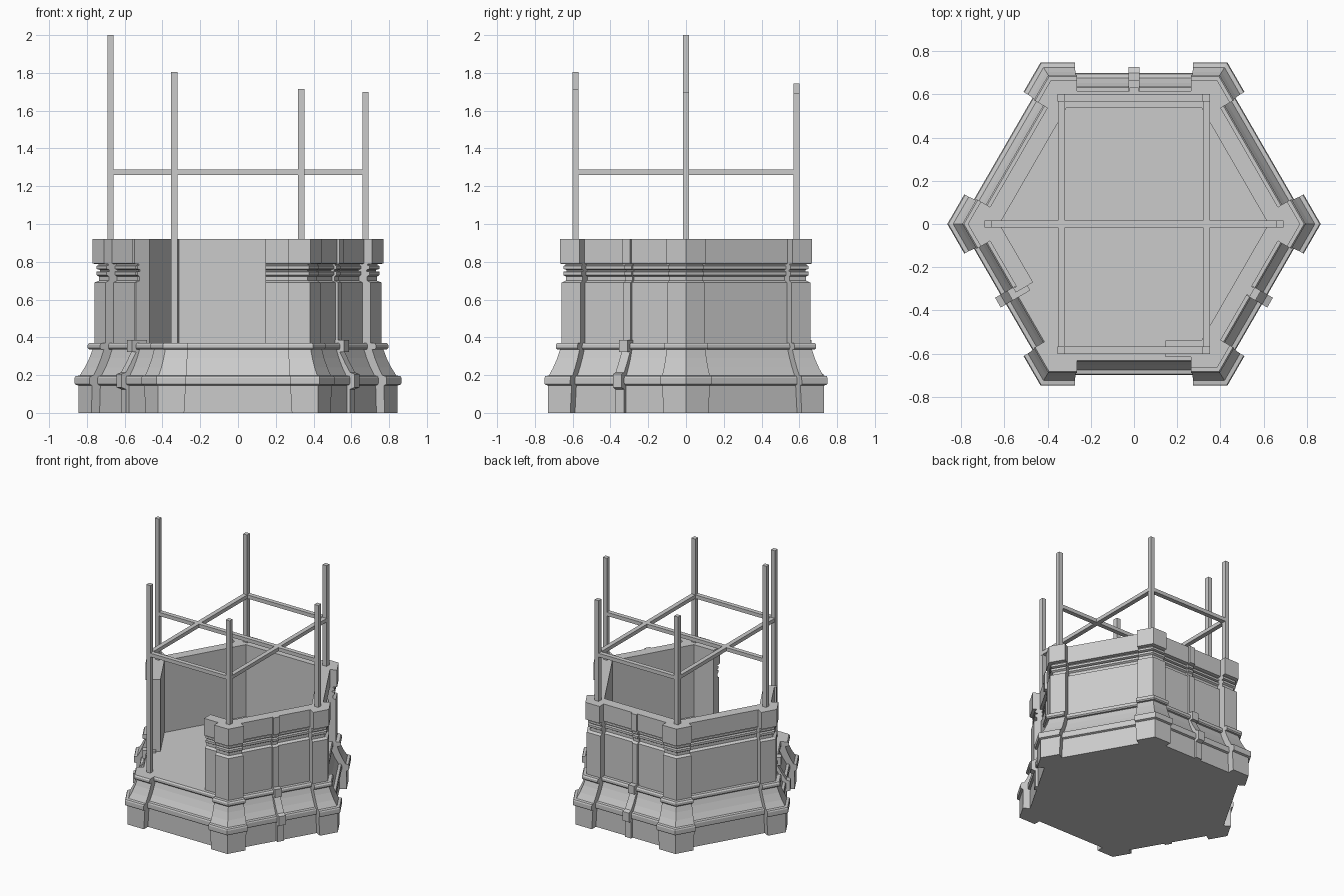
import bpy, bmesh
from math import cos, sin, radians, sqrt

if "Cube" in bpy.data.objects:
    bpy.data.objects.remove(bpy.data.objects["Cube"])

STEP = 0.05           # how far corner blocks stand proud of the panels
INNER = 0.54          # apothem of the inside wall face
APO = sqrt(3) / 2

# (corner radius, z) profiles
BASE = [(.845, 0), (.845, .145), (.862, .15), (.865, .158), (.865, .185), (.86, .195),
        (.838, .198), (.812, .24), (.787, .29), (.77, .335), (.788, .335), (.796, .343),
        (.796, .36), (.788, .37)]
WALL = [(.76, .37), (.76, .69), (.735, .70), (.735, .722), (.75, .73), (.75, .747),
        (.73, .75), (.73, .757), (.75, .762), (.75, .778), (.738, .782), (.738, .788),
        (.77, .79), (.77, .92)]


def spot(face, a, t):
    """Point on a hexagon side: a outward, t along it (anticlockwise)."""
    c, s = cos(radians(face)), sin(radians(face))
    return (a * c - t * s, a * s + t * c)


def half(r, z):
    """Distance from side centre to the edge of a corner block."""
    return .285 - .02 * min(z / .35, 1)


def make(name, rings):
    """Skin a stack of matching rings and cap both ends."""
    bm = bmesh.new()
    vs = [[bm.verts.new(p) for p in ring] for ring in rings]
    for a, b in zip(vs, vs[1:]):
        for i in range(len(a)):
            j = (i + 1) % len(a)
            bm.faces.new((a[i], a[j], b[j], b[i]))
    bm.faces.new(vs[0][::-1])
    bm.faces.new(vs[-1])
    bmesh.ops.recalc_face_normals(bm, faces=bm.faces)
    me = bpy.data.meshes.new(name)
    bm.to_mesh(me)
    bm.free()
    ob = bpy.data.objects.new(name, me)
    bpy.context.collection.objects.link(ob)
    return ob


def side(face, r, z):
    """Outline of one full side, ending on its corner."""
    a, c = r * APO, half(r, z)
    return [spot(face, *q) for q in
            ((a, -c), (a - STEP, -c), (a - STEP, c), (a, c), (a, r / 2))]


# Plinth: solid base whose top is the floor
make("plinth", [[(x, y, z) for f in range(30, 390, 60) for x, y in side(f, r, z)]
                for r, z in BASE])

# Parapet wall: open from part way along the front to the front-left middle
rings = []
for r, z in WALL:
    a, c = r * APO, half(r, z)
    pts = [spot(270, a - STEP, .145)] + side(270, r, z)[2:]
    for f in (330, 390, 450, 510):
        pts += side(f, r, z)
    pts += [spot(210, a, -c), spot(210, a - STEP, -c), spot(210, a - STEP, 0), spot(210, INNER, 0)]
    pts += [spot(f, INNER, -INNER / sqrt(3)) for f in (210, 150, 90, 30, -30)]
    pts += [spot(270, INNER, .145)]
    rings.append([(x, y, z) for x, y in pts])
make("parapet_wall", rings)


# Ribs at the middle of alternate sides
def rib(name, face, profile, t0, t1, back):
    outline = [(back, profile[0][1])] + profile + [(back, profile[-1][1])]
    make(name, [[(*spot(face, a, t), z) for a, z in outline] for t in (t0, t1)])


LOW_RIB = [(.70, 0), (.70, .125), (.728, .135), (.728, .205), (.70, .215), (.672, .26),
           (.638, .322), (.664, .322), (.664, .385), (.625, .385)]
HIGH_RIB = [(r * APO - STEP + .016, z) for r, z in WALL]
for face, label in ((90, "back"), (330, "right"), (210, "left")):
    rib(label + "_base_rib", face, LOW_RIB, -.026, .026, .57)
    rib(label + "_wall_rib", face, HIGH_RIB, -.022, .001 if face == 210 else .022, .56)


# Posts and rails
def box(name, lo, hi):
    (x0, y0, z0), (x1, y1, z1) = lo, hi
    make(name, [[(x0, y0, z), (x1, y0, z), (x1, y1, z), (x0, y1, z)] for z in (z0, z1)])


W = .017
for x, y, top, label in ((-.675, 0, 2.0, "left"), (.675, 0, 1.7, "right"),
                         (-.338, -.585, 1.805, "front_left"), (.335, -.585, 1.715, "front_right"),
                         (-.338, .585, 1.745, "back_left"), (.335, .585, 1.69, "back_right")):
    box(label + "_post", (x - W, y - W, .36), (x + W, y + W, top))

Z0, Z1 = 1.26, 1.288
box("middle_rail", (-.69, -W, Z0), (.69, W, Z1))
for s, label in ((-1, "left"), (1, "right")):
    box(label + "_rail", (s * .336 - W, -.6, Z0), (s * .336 + W, .6, Z1))
for s, label in ((-1, "front"), (1, "back")):
    box(label + "_rail", (-.35, s * .585 - W, Z0), (.35, s * .585 + W, Z1))
